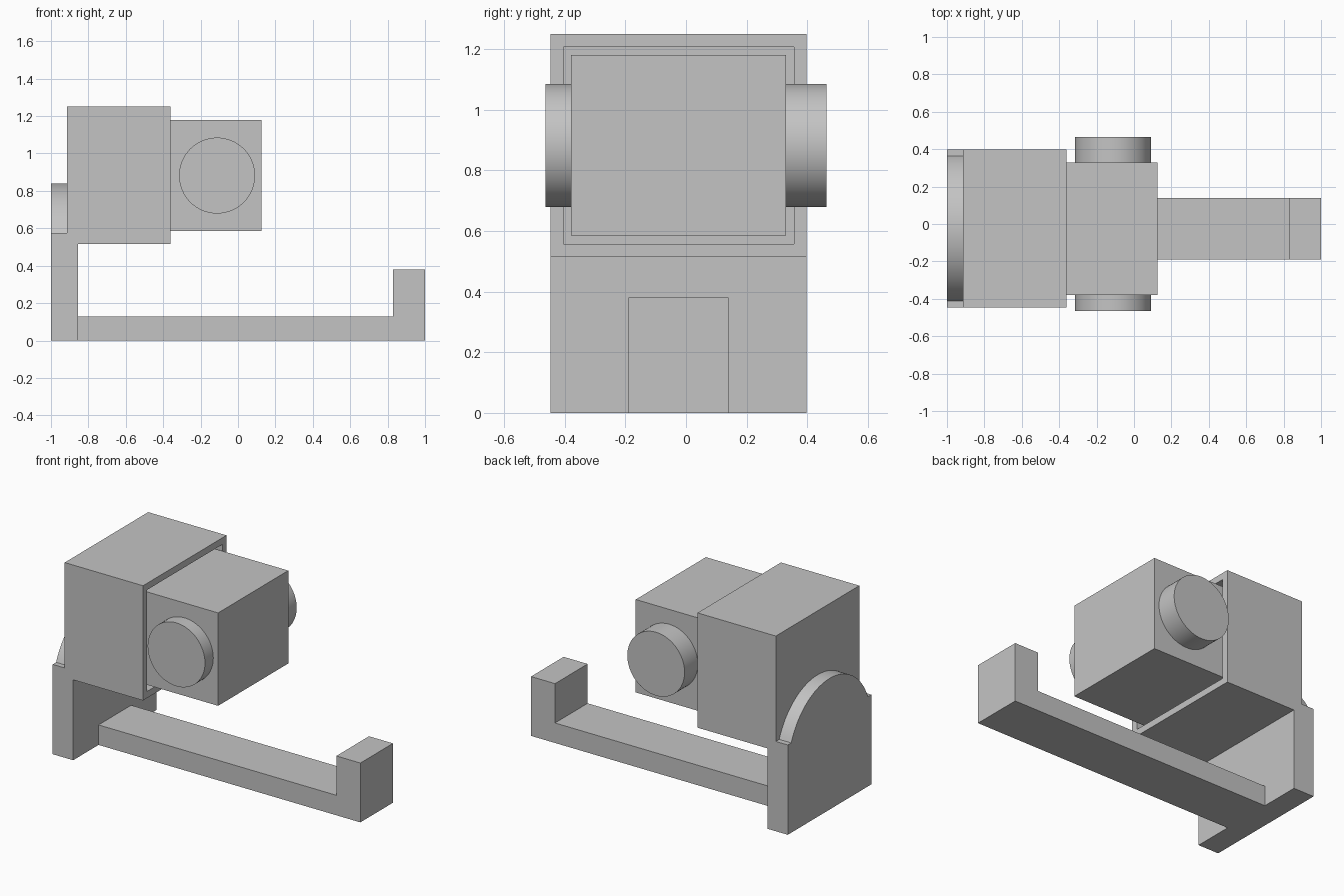
import bpy
import bmesh
import math
from mathutils import Vector

cube = bpy.data.objects.get("Cube")
if cube:
    bpy.data.objects.remove(cube, do_unlink=True)

GREY = (0.55, 0.55, 0.55, 1.0)
grey = bpy.data.materials.new("plain grey")
grey.use_nodes = True
grey.diffuse_color = GREY
grey.node_tree.nodes["Principled BSDF"].inputs["Base Color"].default_value = GREY

FRONT, BACK = -0.447, 0.398      # depth of the housing
MID = (FRONT + BACK) / 2
WALL = 0.06                      # housing wall thickness


def extrude_profile(name, points, offset, smooth=False, edit=None):
    """Extrude a closed outline of 3D points along an offset."""
    bm = bmesh.new()
    face = bm.faces.new([bm.verts.new(p) for p in points])
    result = bmesh.ops.extrude_face_region(bm, geom=[face], use_keep_orig=True)
    moved = [g for g in result["geom"] if isinstance(g, bmesh.types.BMVert)]
    bmesh.ops.translate(bm, verts=moved, vec=offset)
    bmesh.ops.recalc_face_normals(bm, faces=bm.faces)
    if edit:
        edit(bm)
    mesh = bpy.data.meshes.new(name)
    bm.to_mesh(mesh)
    bm.free()
    mesh.materials.append(grey)
    obj = bpy.data.objects.new(name, mesh)
    bpy.context.collection.objects.link(obj)
    if smooth:
        bpy.ops.object.select_all(action="DESELECT")
        obj.select_set(True)
        bpy.context.view_layer.objects.active = obj
        bpy.ops.object.shade_smooth_by_angle(angle=math.radians(30))
    return obj


def side_profile(name, outline, y0, y1, edit=None):
    """Extrude an (x, z) outline from y0 to y1."""
    points = [(x, y0, z) for x, z in outline]
    return extrude_profile(name, points, Vector((0, y1 - y0, 0)), edit=edit)


def hollow_housing(bm):
    """Sink a pocket into the open end, leaving an even wall."""
    mouth = max(bm.faces, key=lambda f: f.calc_center_median().x)
    bmesh.ops.inset_individual(bm, faces=[mouth], thickness=WALL)
    pocket = bmesh.ops.extrude_discrete_faces(bm, faces=[mouth])["faces"][0]
    bmesh.ops.translate(bm, verts=pocket.verts, vec=(-0.495, 0, 0))


# Housing and its upright plate in one piece
side_profile("housing", [(-1, 0), (-0.855, 0), (-0.855, 0.515), (-0.36, 0.515),
                         (-0.36, 1.25), (-0.915, 1.25), (-0.915, 0.575), (-1, 0.575)],
             FRONT, BACK, edit=hollow_housing)

# Rounded crest on top of the upright plate
radius, centre_z = 0.416, 0.424
start = math.asin((0.575 - centre_z) / radius)
steps = 48
crest = []
for i in range(steps + 1):
    a = start + (math.pi - 2 * start) * i / steps
    crest.append((-1, MID + radius * math.cos(a), centre_z + radius * math.sin(a)))
extrude_profile("plate_crest", crest, Vector((0.085, 0, 0)), smooth=True)

# Lower arm with its raised end
side_profile("lower_arm", [(-0.855, 0), (1, 0), (1, 0.38), (0.83, 0.38),
                           (0.83, 0.128), (-0.855, 0.128)], -0.19, 0.14)

# Sliding block seated in the housing pocket
side_profile("sliding_block", [(-0.8, 0.585), (0.125, 0.585),
                               (0.125, 1.18), (-0.8, 1.18)], -0.38, 0.33)

# Round bosses on both sides of the block
for name, y0, y1 in (("front_boss", -0.464, -0.38), ("back_boss", 0.33, 0.464)):
    ring = []
    for i in range(64):
        a = math.tau * i / 64
        ring.append((-0.112 + 0.203 * math.cos(a), y0, 0.882 + 0.203 * math.sin(a)))
    extrude_profile(name, ring, Vector((0, y1 - y0, 0)), smooth=True)
